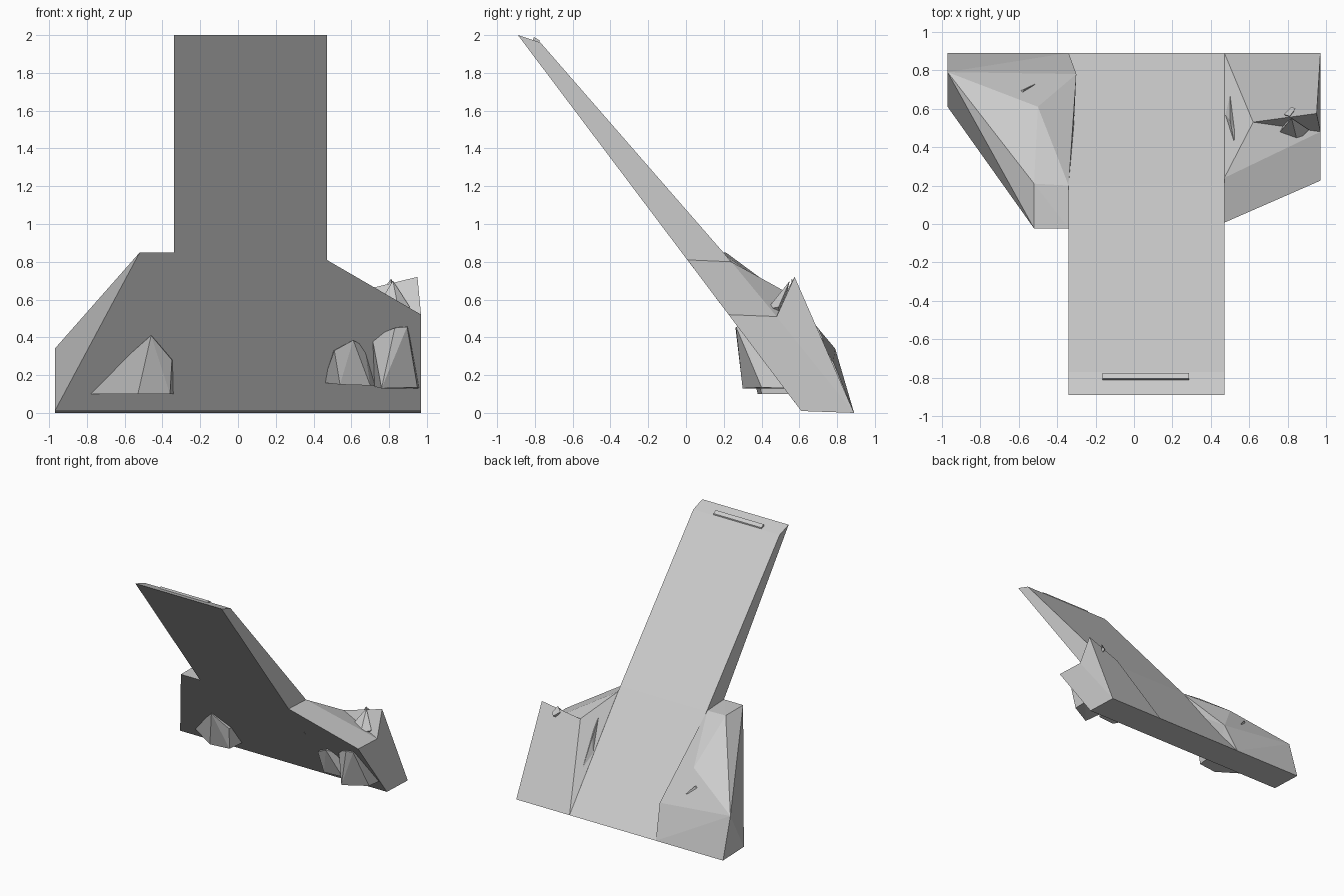
import bpy, bmesh


def finish(name, bm):
    bmesh.ops.recalc_face_normals(bm, faces=bm.faces)
    me = bpy.data.meshes.new(name)
    bm.to_mesh(me)
    bm.free()
    ob = bpy.data.objects.new(name, me)
    bpy.context.collection.objects.link(ob)
    return ob


def extrude_profile(name, yz, x0, x1):
    """Side profile (y, z) extruded along x."""
    bm = bmesh.new()
    face = bm.faces.new([bm.verts.new((x0, y, z)) for y, z in yz])
    out = bmesh.ops.extrude_face_region(bm, geom=[face])
    moved = [v for v in out["geom"] if isinstance(v, bmesh.types.BMVert)]
    bmesh.ops.translate(bm, verts=moved, vec=(x1 - x0, 0, 0))
    return finish(name, bm)


def hull(name, points):
    """Faceted convex rock around a few points."""
    bm = bmesh.new()
    for p in points:
        bm.verts.new(p)
    out = bmesh.ops.convex_hull(bm, input=bm.verts)
    junk = {g for g in out["geom_interior"] if isinstance(g, bmesh.types.BMVert)}
    bmesh.ops.delete(bm, geom=list(junk), context='VERTS')
    bmesh.ops.dissolve_limit(bm, angle_limit=0.01, verts=bm.verts, edges=bm.edges)
    return finish(name, bm)


def front_y(z):
    """Depth of the sloping front plane at height z."""
    return 0.61 - (z - 0.01) / 1.327


def front_rock(name, outline, ridge):
    """Rock on the front slope: outline (x, z) sunk in the slab, ridge points stand out."""
    hull(name, [(x, front_y(z) + 0.02, z) for x, z in outline] + ridge)


# long sloping slab and the low wedge at its upper end
extrude_profile("ramp_slab", [(-0.89, 2.0), (-0.77, 1.96), (0.21, 0.835),
                              (0.89, 0.0), (0.61, 0.01)], -0.34, 0.47)
extrude_profile("top_ledge", [(-0.815, 1.96), (-0.805, 1.99), (-0.775, 1.972),
                              (-0.775, 1.955)], -0.165, 0.285)

# left shoulder
hull("left_shoulder", [
    (-0.34, front_y(0.85), 0.85), (-0.52, front_y(0.85), 0.85),
    (-0.97, 0.61, 0.01), (-0.34, 0.61, 0.01),
    (-0.97, 0.89, 0), (-0.34, 0.89, 0),
    (-0.97, 0.79, 0.34), (-0.30, 0.78, 0.27),
    (-0.50, 0.61, 0.555), (-0.52, 0.21, 0.85), (-0.34, 0.20, 0.84)])

# right shoulder, with a dip between slab and outer peak
bm = bmesh.new()
A, B, C, D, E, F, G, H, I, J = [bm.verts.new(p) for p in (
    (0.47, front_y(0.81), 0.81), (0.97, front_y(0.52), 0.52),
    (0.97, 0.89, 0), (0.97, 0.61, 0.01), (0.47, 0.24, 0.80),
    (0.62, 0.53, 0.64), (0.95, 0.575, 0.72), (0.97, 0.48, 0.51),
    (0.47, 0.89, 0), (0.47, 0.61, 0.01))]
for f in ((A, B, D, J), (A, E, H, B), (E, F, H), (F, G, H), (E, I, F),
          (F, I, C, G), (B, H, D), (H, C, D), (H, G, C), (J, D, C, I), (A, J, I, E)):
    bm.faces.new(f)
finish("right_shoulder", bm)

# rocks on the front slope
front_rock("front_rock_left",
           [(-0.81, 0.10), (-0.56, 0.26), (-0.46, 0.415), (-0.345, 0.28), (-0.34, 0.10)],
           [(-0.53, 0.38, 0.10), (-0.36, 0.40, 0.10), (-0.55, 0.38, 0.26),
            (-0.46, 0.30, 0.41), (-0.35, 0.38, 0.28)])
front_rock("front_rock_large",
           [(0.71, 0.40), (0.83, 0.45), (0.90, 0.46), (0.96, 0.13), (0.72, 0.14)],
           [(0.76, 0.30, 0.13), (0.95, 0.40, 0.135), (0.83, 0.262, 0.45),
            (0.895, 0.265, 0.455)])
front_rock("front_rock_small",
           [(0.45, 0.16), (0.505, 0.33), (0.61, 0.385), (0.67, 0.35), (0.73, 0.145)],
           [(0.54, 0.38, 0.15), (0.70, 0.40, 0.145), (0.61, 0.305, 0.385),
            (0.51, 0.34, 0.33)])

# small stones on the shoulders
hull("right_peak_stone", [(0.76, 0.48, 0.60), (0.85, 0.43, 0.55), (0.91, 0.49, 0.56),
                          (0.82, 0.55, 0.70), (0.85, 0.50, 0.50), (0.78, 0.52, 0.58)])
hull("right_peak_chip", [(0.78, 0.57, 0.67), (0.84, 0.60, 0.66), (0.82, 0.61, 0.64),
                         (0.81, 0.56, 0.71), (0.81, 0.55, 0.60)])
hull("right_inner_stone", [(0.50, 0.67, 0.31), (0.52, 0.43, 0.64), (0.475, 0.57, 0.40),
                           (0.50, 0.54, 0.52), (0.53, 0.47, 0.58), (0.51, 0.53, 0.45)])
hull("left_chip", [(-0.60, 0.69, 0.43), (-0.59, 0.67, 0.45), (-0.51, 0.73, 0.38),
                   (-0.57, 0.70, 0.45), (-0.57, 0.69, 0.36)])
